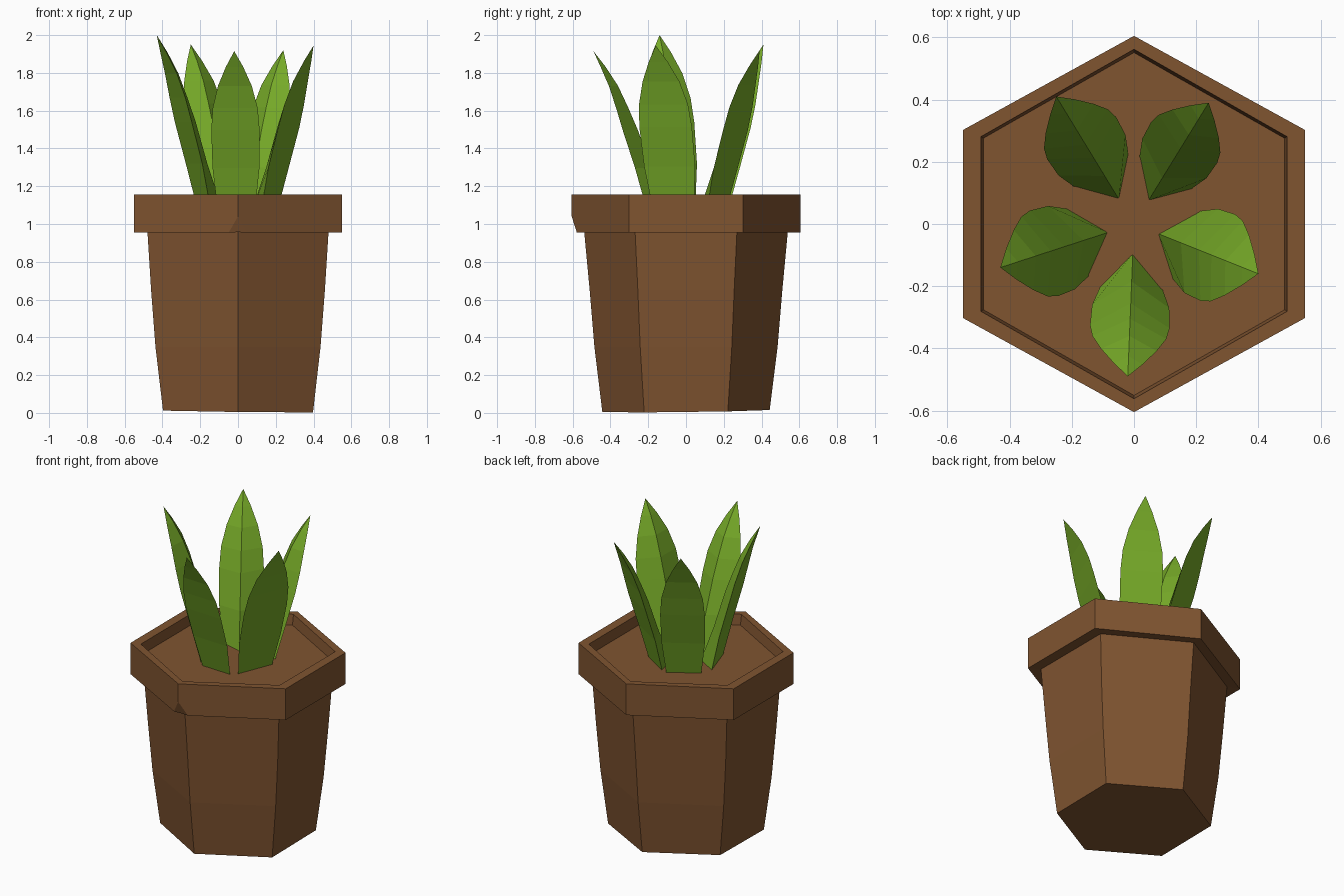
import bpy, bmesh, math
from mathutils import Vector

if "Cube" in bpy.data.objects:
    bpy.data.objects.remove(bpy.data.objects["Cube"])


def material(name, rgb):
    m = bpy.data.materials.new(name)
    m.diffuse_color = (*rgb, 1)
    m.use_nodes = True
    m.node_tree.nodes["Principled BSDF"].inputs["Base Color"].default_value = m.diffuse_color
    return m


BROWN = material("clay brown", (0.215, 0.089, 0.030))
GREEN = material("leaf green", (0.181, 0.400, 0.021))


def finish(bm, name, mat):
    bmesh.ops.recalc_face_normals(bm, faces=bm.faces)
    me = bpy.data.meshes.new(name)
    bm.to_mesh(me)
    bm.free()
    me.materials.append(mat)
    ob = bpy.data.objects.new(name, me)
    bpy.context.collection.objects.link(ob)
    return ob


def bridge(bm, a, b):
    n = len(a)
    for i in range(n):
        bm.faces.new((a[i], a[(i + 1) % n], b[(i + 1) % n], b[i]))


def hexagon(bm, half_x, half_y, z):
    """Six corners with points on the front and back."""
    pts = [(0, 1), (-1, .5), (-1, -.5), (0, -1), (1, -.5), (1, .5)]
    return [bm.verts.new((x * half_x, y * half_y, z)) for x, y in pts]


# Tapered pot body, closed underneath, with a slightly uneven foot
bm = bmesh.new()
rings = [hexagon(bm, *p) for p in [(.397, .443, 0), (.437, .485, .35),
                                  (.46, .51, .65), (.48, .54, .97)]]
for v in rings[0]:
    v.co.z = max(0, .01 + .012 * (v.co.y - v.co.x))
for a, b in zip(rings, rings[1:]):
    bridge(bm, a, b)
bm.faces.new(rings[0])
finish(bm, "pot_body", BROWN)

# Thick rim as a closed hexagonal band, with a chipped lower front corner
bm = bmesh.new()
rings = [hexagon(bm, *p) for p in [(.47, .53, .96), (.55, .605, .955),
                                  (.55, .605, 1.155), (.492, .562, 1.155),
                                  (.482, .548, 1.07)]]
for i in range(5):
    bridge(bm, rings[i], rings[(i + 1) % 5])
bmesh.ops.recalc_face_normals(bm, faces=bm.faces)
cut = bmesh.ops.bisect_plane(bm, geom=bm.verts[:] + bm.edges[:] + bm.faces[:],
                             plane_co=(0, -.605, 1.04),
                             plane_no=Vector((0, -.085, -.027)).normalized(),
                             clear_outer=True)
edges = [e for e in cut["geom_cut"] if isinstance(e, bmesh.types.BMEdge)]
bmesh.ops.holes_fill(bm, edges=edges, sides=0)
finish(bm, "pot_rim", BROWN)

# Soil surface
bm = bmesh.new()
bm.faces.new(hexagon(bm, .486, .553, 1.09))
finish(bm, "soil", BROWN)

# Leaf sections: height fraction, outer radius, inner ridge radius, half width
SECTIONS = [(0, .205, .095, .78), (.26, .265, .185, .97), (.5, .33, .255, 1),
            (.64, .365, .305, .93), (.78, .405, .36, .70), (.9, .45, .425, .36)]


def leaf(name, tip, half_width):
    """Leaning blade with a flat outside and a ridge facing the middle."""
    tip = Vector(tip)
    out = Vector((tip.x, tip.y, 0))
    scale = out.length / .49
    out.normalize()
    side = Vector((-out.y, out.x, 0))
    base = 1.08
    bm = bmesh.new()
    rings = []
    for f, outer, ridge, w in SECTIONS:
        up = Vector((0, 0, base + f * (tip.z - base)))
        pts = [out * outer * scale + side * w * half_width + up,
               out * ridge * scale + up,
               out * outer * scale - side * w * half_width + up]
        rings.append([bm.verts.new(p) for p in pts])
    for a, b in zip(rings, rings[1:]):
        bridge(bm, a, b)
    end = bm.verts.new(tip)
    for i in range(3):
        bm.faces.new((rings[-1][i], rings[-1][(i + 1) % 3], end))
    bm.faces.new(rings[0])
    finish(bm, name, GREEN)


leaf("leaf_front", (-.02, -.49, 1.915), .128)
leaf("leaf_right", (.40, -.16, 1.945), .15)
leaf("leaf_back_right", (.24, .39, 1.92), .125)
leaf("leaf_back_left", (-.25, .41, 1.95), .13)
leaf("leaf_left", (-.43, -.14, 2.0), .145)
